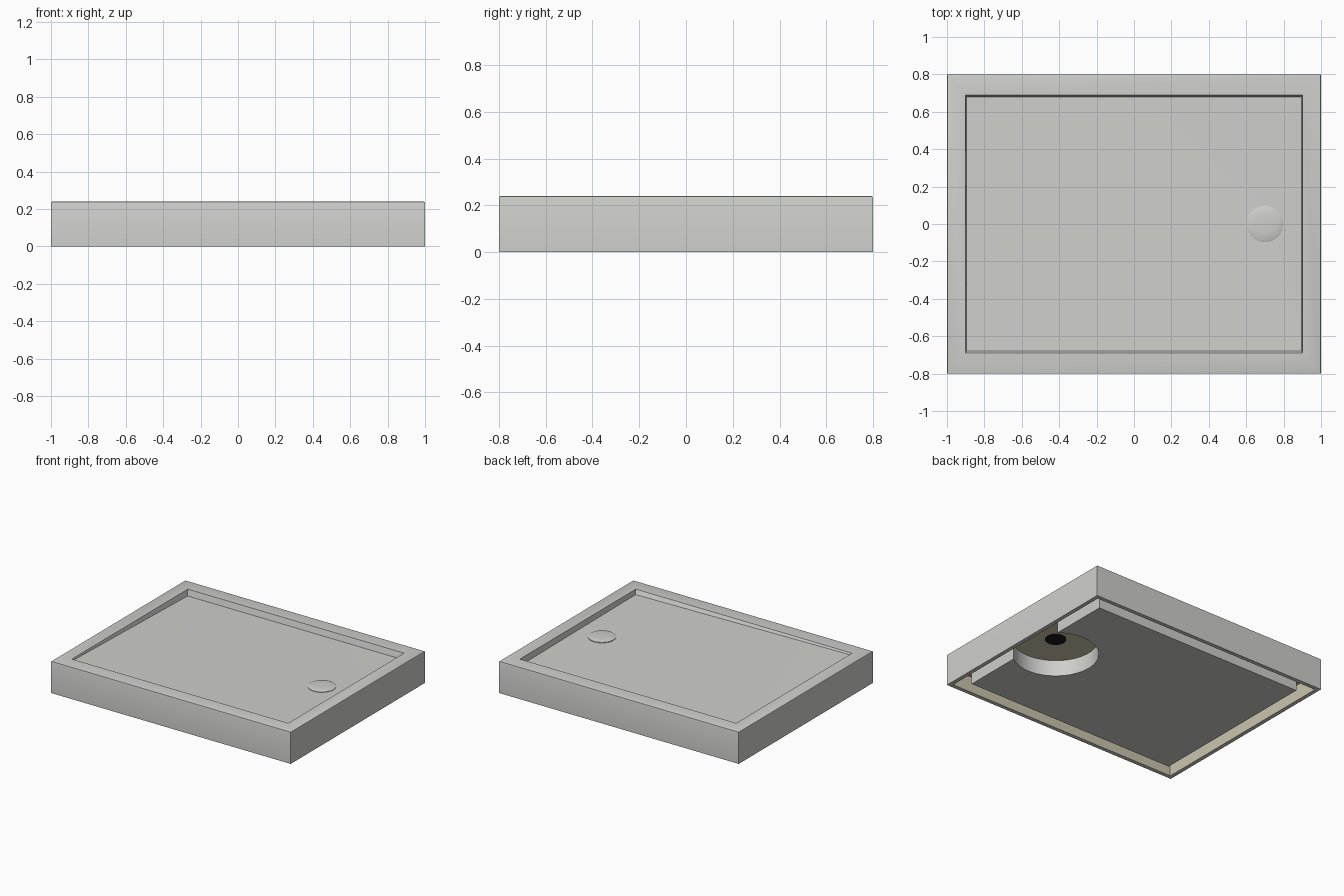
import bpy
import bmesh
import math

cube = bpy.data.objects.get("Cube")
if cube:
    bpy.data.objects.remove(cube, do_unlink=True)


def material(name, colour):
    mat = bpy.data.materials.new(name)
    mat.use_nodes = True
    mat.diffuse_color = (*colour, 1)
    mat.node_tree.nodes["Principled BSDF"].inputs["Base Color"].default_value = (*colour, 1)
    return mat


grey = material("light grey", (0.62, 0.62, 0.60))
beige = material("beige", (0.60, 0.56, 0.42))
black = material("black", (0.01, 0.01, 0.01))


def finish(bm, name, mats, smooth=True):
    bmesh.ops.recalc_face_normals(bm, faces=bm.faces)
    mesh = bpy.data.meshes.new(name)
    bm.to_mesh(mesh)
    bm.free()
    obj = bpy.data.objects.new(name, mesh)
    bpy.context.collection.objects.link(obj)
    for mat in mats:
        mesh.materials.append(mat)
    if smooth:
        bpy.ops.object.select_all(action="DESELECT")
        obj.select_set(True)
        bpy.context.view_layer.objects.active = obj
        bpy.ops.object.shade_smooth_by_angle(angle=math.radians(35))
    return obj


def bridge(bm, a, b):
    n = len(a)
    return [bm.faces.new((a[i], a[(i + 1) % n], b[(i + 1) % n], b[i])) for i in range(n)]


CORNERS = [(-1, -1), (1, -1), (1, 1), (-1, 1)]
DRAIN_X = 0.7
CEILING = 0.12

# Tray: a run of rectangles from the hollow underside, over the rim, into the basin
bm = bmesh.new()
sections = [(0.97, 0.77, CEILING), (0.97, 0.77, 0), (1, 0.8, 0), (1, 0.8, 0.232),
            (0.998, 0.798, 0.238), (0.992, 0.792, 0.24), (0.902, 0.69, 0.24)]
loops = [[bm.verts.new((sx * hx, sy * hy, z)) for sx, sy in CORNERS] for hx, hy, z in sections]

# Sloping basin floor, one depth per corner
depths = [0.01, 0.035, 0.045, 0.045]
loops.append([bm.verts.new((sx * 0.895, sy * 0.678, 0.24 - d))
              for (sx, sy), d in zip(CORNERS, depths)])
inside = [bm.faces.new(loops[0])] + bridge(bm, loops[0], loops[1])
for a, b in zip(loops[1:], loops[2:]):
    bridge(bm, a, b)
low = bm.verts.new((DRAIN_X, 0, 0.197))
floor = loops[-1]
for i in range(4):
    bm.faces.new((floor[i], floor[(i + 1) % 4], low))
for face in inside:
    face.material_index = 1
finish(bm, "shower_tray", [grey, beige])

# Support block under the basin, with a round bite around the waste outlet
bm = bmesh.new()
hx, hy, bite = 0.88, 0.68, 0.295
start = math.acos((hx - DRAIN_X) / bite)
steps = 48
outline = [(-hx, hy), (-hx, -hy), (hx, -hy)]
for i in range(steps + 1):
    a = -start - (2 * math.pi - 2 * start) * i / steps
    outline.append((DRAIN_X + bite * math.cos(a), bite * math.sin(a)))
outline.append((hx, hy))
bottom = [bm.verts.new((x, y, 0)) for x, y in outline]
top = [bm.verts.new((x, y, CEILING + 0.002)) for x, y in outline]
bm.faces.new(bottom)
bm.faces.new(top)
bridge(bm, bottom, top)
finish(bm, "support_block", [grey])


def disc(name, rings, mat):
    """Turned part on the drain axis, from (radius, height) rings."""
    bm = bmesh.new()
    n = 48
    loops = [[bm.verts.new((DRAIN_X + r * math.cos(2 * math.pi * i / n),
                            r * math.sin(2 * math.pi * i / n), z)) for i in range(n)]
             for r, z in rings]
    for a, b in zip(loops, loops[1:]):
        bridge(bm, a, b)
    bm.faces.new(loops[0])
    bm.faces.new(loops[-1])
    finish(bm, name, [mat])


# Shallow domed drain cover and dark outlet opening below
disc("drain_cover", [(0.097, 0.185), (0.097, 0.202), (0.09, 0.205), (0.05, 0.208), (0.015, 0.209)], grey)
disc("waste_outlet", [(0.072, 0.115), (0.072, 0.122)], black)
